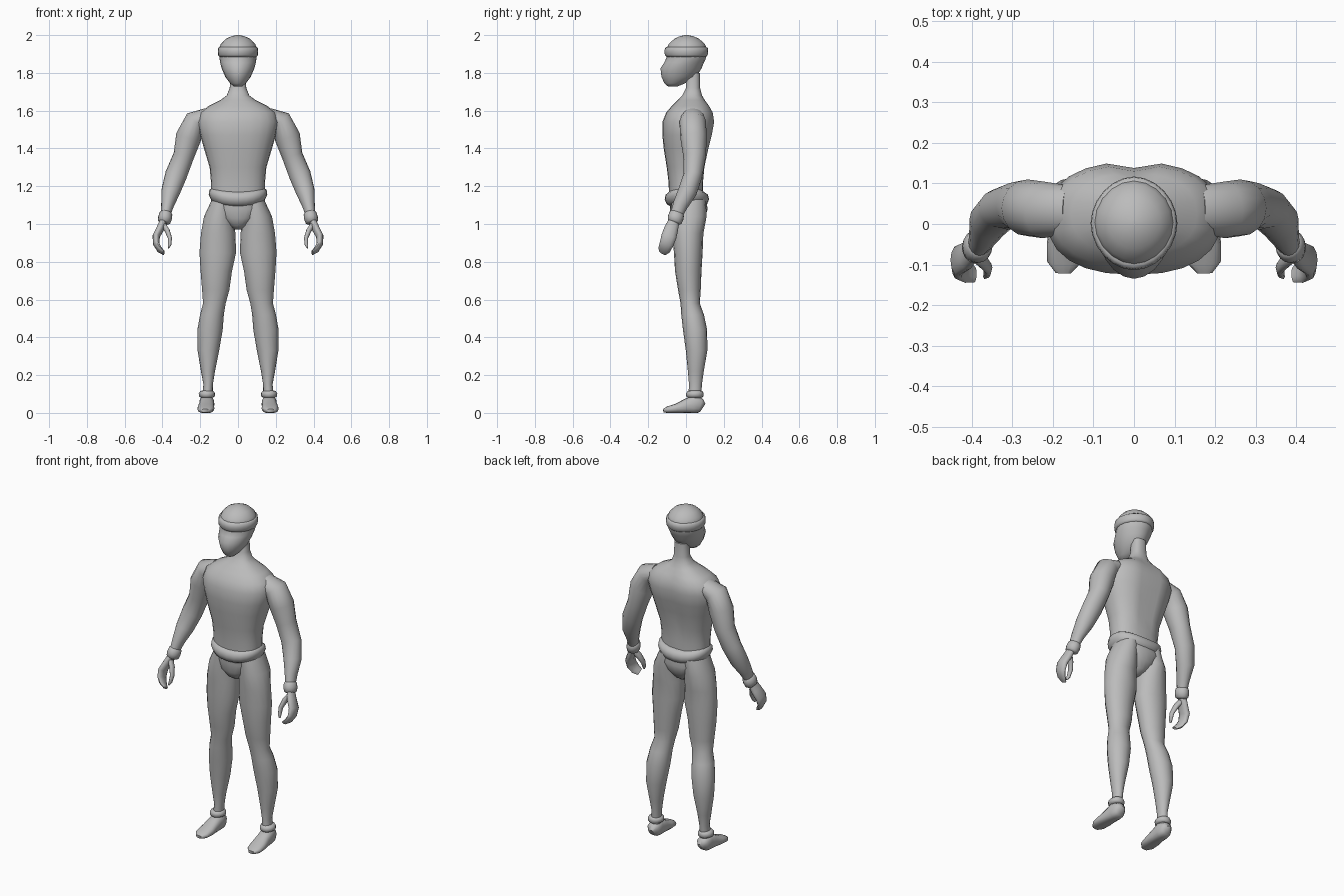
import bpy, bmesh, math
from mathutils import Vector

grey = bpy.data.materials.new("plain grey")
grey.diffuse_color = (0.5, 0.5, 0.5, 1)


def loft(name, sections, n=20, p=2.0, follow=False, mirror=False, rule=None, sharp=60):
    """Skin through super-ellipse rings (x, y, z, rx, ry), level or square to the path."""
    bm = bmesh.new()
    centres = [Vector(s[:3]) for s in sections]
    rings = []
    for i, (c, s) in enumerate(zip(centres, sections)):
        u, v = Vector((1, 0, 0)), Vector((0, 1, 0))
        if follow:
            t = (centres[min(i + 1, len(centres) - 1)] - centres[max(i - 1, 0)]).normalized()
            u = (u - t * u.dot(t)).normalized()
            v = t.cross(u)
        ring = []
        for k in range(n):
            a = 2 * math.pi * k / n
            ca, sa = math.cos(a), math.sin(a)
            q = c + u * s[3] * math.copysign(abs(ca) ** (2 / p), ca) \
                  + v * s[4] * math.copysign(abs(sa) ** (2 / p), sa)
            ring.append(bm.verts.new(rule(q) if rule else q))
        rings.append(ring)
    for a, b in zip(rings, rings[1:]):
        for k in range(n):
            j = (k + 1) % n
            bm.faces.new((a[k], a[j], b[j], b[k]))
    bm.faces.new(rings[0])
    bm.faces.new(rings[-1])
    bmesh.ops.recalc_face_normals(bm, faces=bm.faces)
    for f in bm.faces:
        f.smooth = True
    me = bpy.data.meshes.new(name)
    bm.to_mesh(me)
    bm.free()
    me.set_sharp_from_angle(angle=math.radians(sharp))
    me.materials.append(grey)
    ob = bpy.data.objects.new(name, me)
    bpy.context.collection.objects.link(ob)
    if mirror:
        ob.modifiers.new("mirror", 'MIRROR').use_mirror_merge = False
    return ob


def level(rows):
    """Rows (z, half width, front y, back y) to centred sections."""
    return [(0, (f + b) / 2, z, rx, (b - f) / 2) for z, rx, f, b in rows]


# Torso with neck; shallow groove down the spine
def spine(q):
    if q.y > 0.1 and abs(q.x) < 0.03:
        q.y -= 0.015
    return q

loft("torso", level([
    (1.80, .04, 0, .075), (1.72, .044, 0, .075), (1.68, .06, -.02, .085),
    (1.655, .095, -.045, .10), (1.625, .155, -.075, .125), (1.59, .20, -.105, .145),
    (1.54, .215, -.125, .153), (1.47, .20, -.125, .14), (1.40, .18, -.118, .122),
    (1.30, .15, -.102, .10), (1.22, .143, -.092, .09), (1.14, .143, -.09, .09)]),
    n=24, p=2.35, rule=spine)

# Head: jaw, protruding mask, skull
loft("head", level([
    (1.728, .022, -.095, -.045), (1.745, .042, -.115, -.005), (1.78, .068, -.13, .055),
    (1.825, .087, -.135, .083), (1.855, .095, -.115, .095), (1.88, .098, -.104, .107),
    (1.93, .10, -.102, .11), (1.955, .09, -.09, .098), (1.98, .065, -.062, .07),
    (1.994, .035, -.033, .04), (2.0, .01, -.008, .012)]), p=1.9)

# Headband
loft("headband", level([
    (1.885, .098, -.104, .106), (1.895, .106, -.112, .115), (1.915, .107, -.114, .117),
    (1.932, .105, -.111, .115), (1.938, .097, -.102, .106)]), n=24, p=1.9)

# Belt: dips at front and back, higher over the hips
def dip(q):
    q.z += 0.025 * min(1, (q.x / .15) ** 2) - 0.01
    return q

loft("belt", level([
    (1.105, .125, -.085, .095), (1.115, .142, -.102, .112), (1.14, .155, -.113, .122),
    (1.165, .152, -.108, .116), (1.18, .138, -.09, .095)]), n=24, p=2.3, rule=dip)

# Hips
loft("pelvis", level([
    (1.15, .142, -.09, .10), (1.08, .142, -.085, .115), (1.03, .10, -.082, .10),
    (.99, .05, -.06, .07), (.97, .02, -.03, .04)]), p=2.2)

# Legs
loft("leg", [
    (.08, .015, 1.13, .058, .09), (.10, .015, 1.04, .08, .094), (.105, .01, .95, .091, .082),
    (.107, .012, .85, .097, .076), (.115, .012, .75, .083, .07), (.118, .018, .65, .072, .06),
    (.125, .022, .58, .06, .051), (.138, .035, .52, .063, .06), (.148, .048, .44, .067, .064),
    (.157, .056, .33, .057, .057), (.159, .052, .22, .037, .042), (.158, .05, .15, .025, .034),
    (.165, .045, .05, .03, .035)], n=16, mirror=True)

# Ankle cuffs
loft("ankle_cuff", [
    (.165, .047, .08, .03, .036), (.165, .047, .088, .042, .046), (.165, .047, .105, .043, .046),
    (.165, .048, .115, .035, .04), (.165, .048, .118, .025, .03)], n=16, mirror=True)

# Feet, flat soled
def floor(q):
    q.z = max(q.z, 0)
    return q

loft("foot", [
    (.164, .09, .028, .02, .024), (.164, .075, .038, .036, .04), (.165, .04, .045, .04, .048),
    (.167, 0, .036, .04, .038), (.17, -.05, .024, .045, .025), (.173, -.095, .017, .041, .018),
    (.174, -.12, .011, .02, .01)], n=16, p=2.5, follow=True, mirror=True, rule=floor)

# Arms
loft("arm", [
    (.16, .035, 1.57, .045, .06), (.225, .035, 1.545, .06, .07), (.262, .04, 1.46, .068, .07),
    (.288, .045, 1.36, .055, .06), (.328, .037, 1.26, .058, .05), (.357, .007, 1.17, .05, .05),
    (.373, -.03, 1.10, .034, .04), (.387, -.058, 1.03, .023, .03)],
    n=16, follow=True, mirror=True)

# Wrist cuffs
loft("wrist_cuff", [
    (.379, -.045, 1.064, .024, .03), (.381, -.048, 1.056, .034, .039),
    (.386, -.055, 1.033, .037, .042), (.391, -.06, 1.012, .034, .038),
    (.393, -.063, 1.004, .022, .028)], n=16, follow=True, mirror=True)

# Hands: cupped fingers and a thumb
loft("hand", [
    (.393, -.062, 1.02, .02, .028), (.412, -.078, .975, .021, .037), (.433, -.09, .935, .02, .04),
    (.433, -.103, .895, .017, .037), (.416, -.115, .865, .013, .033),
    (.393, -.125, .848, .008, .022)], n=12, follow=True, mirror=True)
loft("thumb", [
    (.398, -.072, 1.0, .014, .02), (.375, -.09, .965, .014, .019), (.36, -.108, .925, .011, .016),
    (.362, -.122, .89, .009, .012), (.368, -.13, .873, .004, .006)],
    n=10, follow=True, mirror=True)
